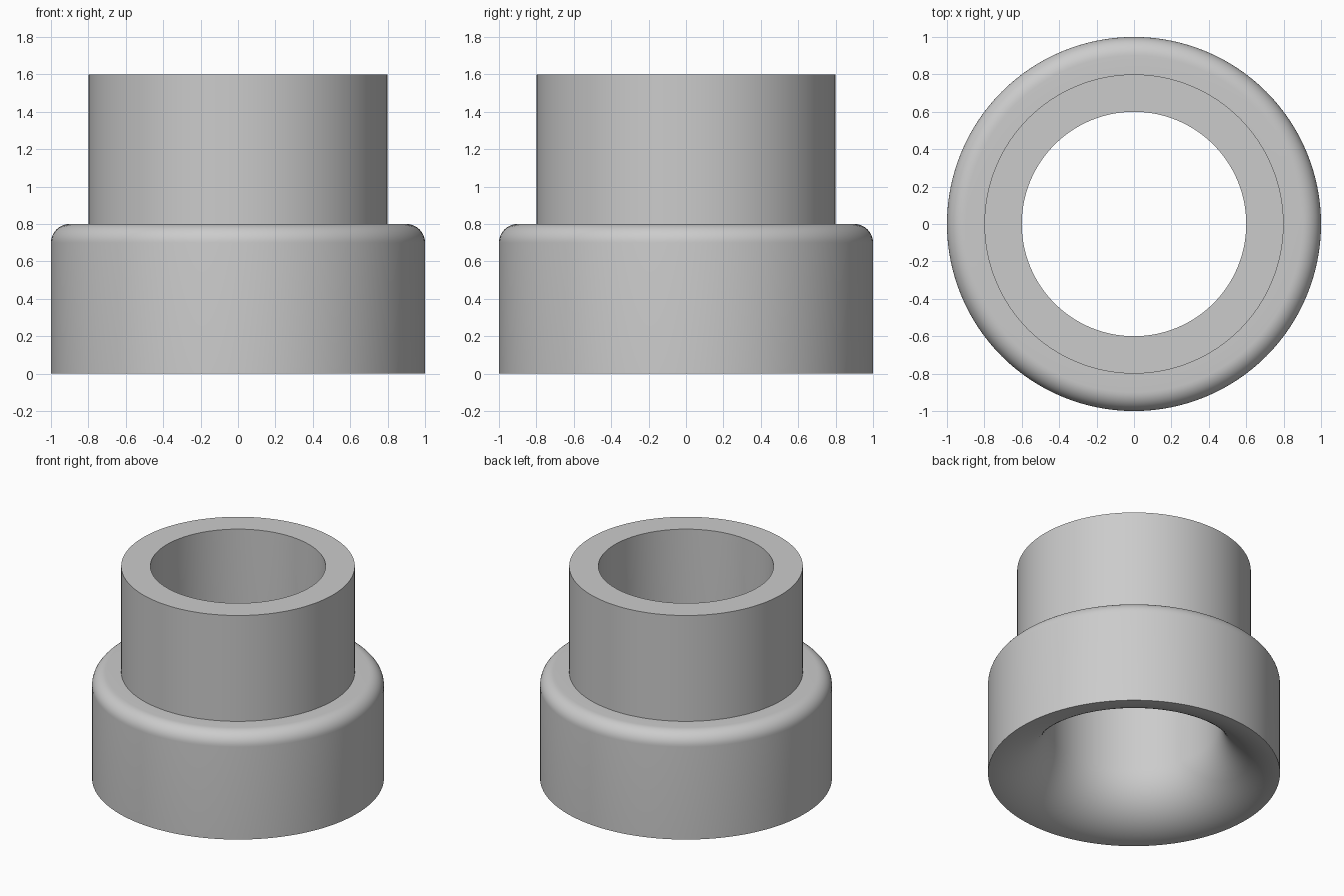
import bpy
import bmesh
import math

# Remove the default cube
cube = bpy.data.objects.get("Cube")
if cube:
    bpy.data.objects.remove(cube, do_unlink=True)

SIDES = 128


def arc(cx, cz, radius, start, end, steps):
    """Points (radius, height) along an arc, angles in degrees."""
    angles = [math.radians(start + (end - start) * i / steps) for i in range(steps + 1)]
    return [(cx + radius * math.cos(a), cz + radius * math.sin(a)) for a in angles]


def lathe(name, profile, material):
    """Revolve a closed profile around the z axis."""
    bm = bmesh.new()
    verts = [bm.verts.new((r, 0, z)) for r, z in profile]
    edges = [bm.edges.new((a, b)) for a, b in zip(verts, verts[1:] + verts[:1])]
    bmesh.ops.spin(bm, geom=verts + edges, axis=(0, 0, 1), cent=(0, 0, 0),
                   angle=math.tau, steps=SIDES, use_merge=True)
    bmesh.ops.remove_doubles(bm, verts=bm.verts, dist=1e-5)
    bmesh.ops.recalc_face_normals(bm, faces=bm.faces)
    mesh = bpy.data.meshes.new(name)
    bm.to_mesh(mesh)
    bm.free()
    mesh.materials.append(material)
    obj = bpy.data.objects.new(name, mesh)
    bpy.context.collection.objects.link(obj)
    bpy.ops.object.select_all(action='DESELECT')
    obj.select_set(True)
    bpy.context.view_layer.objects.active = obj
    bpy.ops.object.shade_smooth_by_angle(angle=math.radians(35))
    return obj


# Plain grey material
grey = bpy.data.materials.new("light_grey")
grey.use_nodes = True
colour = (0.6, 0.6, 0.6, 1)
grey.diffuse_color = colour
grey.node_tree.nodes["Principled BSDF"].inputs["Base Color"].default_value = colour

# Stepped collar: rounded shoulder, narrower neck, straight bore, flared mouth below
shoulder = arc(0.9, 0.7, 0.1, 0, 90, 10)
neck = [(0.8, 0.8), (0.8, 1.6), (0.6, 1.6)]
flare = arc(1.0, 0.4, 0.4, 180, 270, 24)
lathe("stepped_collar", shoulder + neck + flare, grey)
